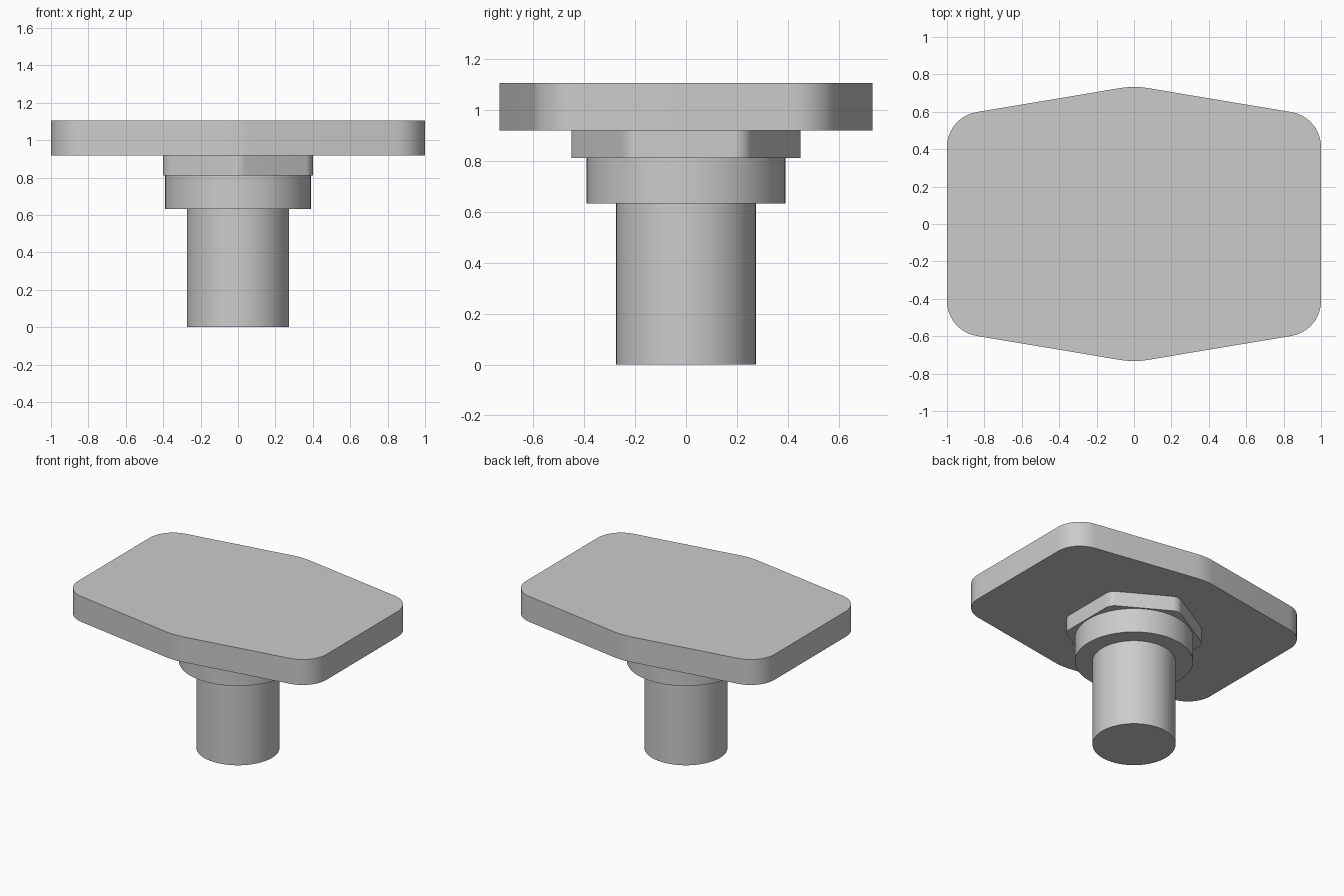
import bpy, bmesh, math
from mathutils import Vector

cube = bpy.data.objects.get("Cube")
if cube:
    bpy.data.objects.remove(cube, do_unlink=True)

GREY = (0.6, 0.6, 0.6, 1.0)
metal = bpy.data.materials.new("plain grey")
metal.use_nodes = True
metal.diffuse_color = GREY
metal.node_tree.nodes["Principled BSDF"].inputs["Base Color"].default_value = GREY


def rounded(corners, steps=10):
    """Round each (x, y, radius) corner of a convex counter-clockwise outline."""
    outline = []
    for i, (x, y, radius) in enumerate(corners):
        here = Vector((x, y))
        to_prev = (Vector(corners[i - 1][:2]) - here).normalized()
        to_next = (Vector(corners[(i + 1) % len(corners)][:2]) - here).normalized()
        half = to_prev.angle(to_next) / 2
        center = here + (to_prev + to_next).normalized() * radius / math.sin(half)
        start = here + to_prev * radius / math.tan(half) - center
        sweep = math.pi - 2 * half
        for k in range(steps + 1):
            a = sweep * k / steps
            c, s = math.cos(a), math.sin(a)
            outline.append(center + Vector((start.x * c - start.y * s,
                                            start.x * s + start.y * c)))
    return outline


def circle(radius, sides=96):
    return [Vector((radius * math.cos(math.tau * i / sides),
                    radius * math.sin(math.tau * i / sides))) for i in range(sides)]


def extrude(name, outline, bottom, top):
    """Solid prism from an outline, smooth round the sides with sharp rims."""
    bm = bmesh.new()
    base = bm.faces.new([bm.verts.new((p.x, p.y, bottom)) for p in outline])
    result = bmesh.ops.extrude_face_region(bm, geom=[base], use_keep_orig=True)
    raised = [g for g in result["geom"] if isinstance(g, bmesh.types.BMVert)]
    bmesh.ops.translate(bm, verts=raised, vec=(0, 0, top - bottom))
    bmesh.ops.recalc_face_normals(bm, faces=bm.faces)
    mesh = bpy.data.meshes.new(name)
    bm.to_mesh(mesh)
    bm.free()
    mesh.materials.append(metal)
    obj = bpy.data.objects.new(name, mesh)
    bpy.context.collection.objects.link(obj)
    bpy.ops.object.select_all(action="DESELECT")
    obj.select_set(True)
    bpy.context.view_layer.objects.active = obj
    bpy.ops.object.shade_smooth_by_angle(angle=math.radians(30))
    return obj


# Stem and collar
extrude("stem", circle(0.274), 0, 0.632)
extrude("collar", circle(0.39), 0.632, 0.81)

# Hexagonal flange with slightly rounded corners, flats towards the sides
hex_radius = 0.4 / math.cos(math.pi / 6)
hexagon = [(hex_radius * math.cos(math.pi / 6 + i * math.pi / 3),
            hex_radius * math.sin(math.pi / 6 + i * math.pi / 3), 0.075) for i in range(6)]
extrude("hex_flange", rounded(hexagon, 6), 0.81, 0.919)

# Head plate with peaked front and back edges
plate = [(1, -0.572, 0.19), (1, 0.572, 0.19), (0, 0.739, 0.45),
         (-1, 0.572, 0.19), (-1, -0.572, 0.19), (0, -0.739, 0.45)]
extrude("head_plate", rounded(plate), 0.919, 1.104)
